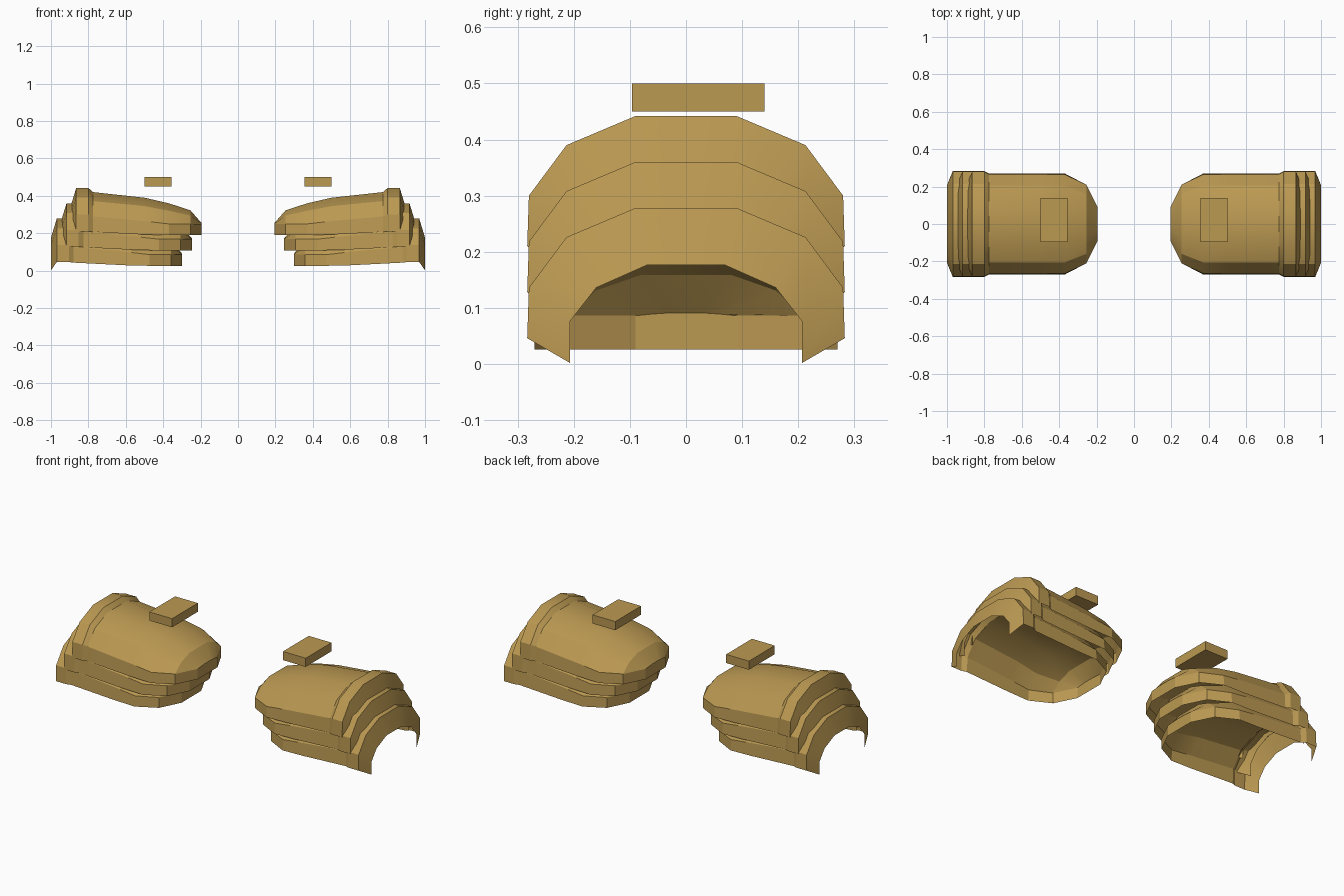
import bpy
import math

cube = bpy.data.objects.get("Cube")
if cube:
    bpy.data.objects.remove(cube, do_unlink=True)

bronze = bpy.data.materials.new("bronze")
bronze.use_nodes = True
colour = (0.50, 0.32, 0.085, 1)
bronze.diffuse_color = colour
bronze.node_tree.nodes["Principled BSDF"].inputs["Base Color"].default_value = colour

# Arched cross-sections: x, then half-profile (y, z) from lower edge to crown
SECTIONS = [
    (0.195, [(0.09, 0.19), (0.09, 0.25), (0.06, 0.253), (0.03, 0.255)]),
    (0.255, [(0.21, 0.19), (0.21, 0.25), (0.16, 0.295), (0.08, 0.323)]),
    (0.37, [(0.27, 0.19), (0.265, 0.25), (0.205, 0.32), (0.09, 0.36)]),
    (0.50, [(0.27, 0.193), (0.265, 0.265), (0.205, 0.345), (0.09, 0.39)]),
    (0.775, [(0.27, 0.207), (0.265, 0.29), (0.205, 0.372), (0.09, 0.42)]),
    (0.80, [(0.283, 0.21), (0.28, 0.30), (0.213, 0.39), (0.09, 0.442)]),
    (0.865, [(0.283, 0.21), (0.28, 0.30), (0.213, 0.39), (0.09, 0.442)]),
    (0.896, [(0.207, 0.166), (0.207, 0.24), (0.16, 0.30), (0.07, 0.34)]),
]


def make_object(name, verts, faces):
    mesh = bpy.data.meshes.new(name)
    mesh.from_pydata(verts, [], faces)
    mesh.materials.append(bronze)
    obj = bpy.data.objects.new(name, mesh)
    bpy.context.collection.objects.link(obj)
    return obj


def make_plate(name, side, step):
    """Open shell lofted through the arches, closed at the inner tip."""
    verts = []
    for x, half in SECTIONS:
        ring = [(-y, z) for y, z in half] + [(y, z) for y, z in reversed(half)]
        verts += [(side * (x + 0.052 * step), y, z - 0.082 * step) for y, z in ring]
    n = 8
    faces = [tuple(range(n))]
    for i in range(len(SECTIONS) - 1):
        for j in range(n - 1):
            a = i * n + j
            faces.append((a, a + n, a + n + 1, a + 1))
    if side < 0:
        faces = [f[::-1] for f in faces]
    plate = make_object(name, verts, faces)
    bpy.ops.object.select_all(action='DESELECT')
    plate.select_set(True)
    bpy.context.view_layer.objects.active = plate
    bpy.ops.object.shade_smooth_by_angle(angle=math.radians(25))


def make_block(name, side):
    bpy.ops.mesh.primitive_cube_add(size=1, location=(side * 0.428, 0.022, 0.475))
    block = bpy.context.object
    block.name = name
    block.scale = (0.146, 0.236, 0.05)
    block.data.materials.append(bronze)


# Three overlapping plates and a floating block on each shoulder
for side, label in ((1, "left"), (-1, "right")):
    for step, level in enumerate(("upper", "middle", "lower")):
        make_plate(f"{label}_{level}_shoulder_plate", side, step)
    make_block(f"{label}_floating_block", side)
